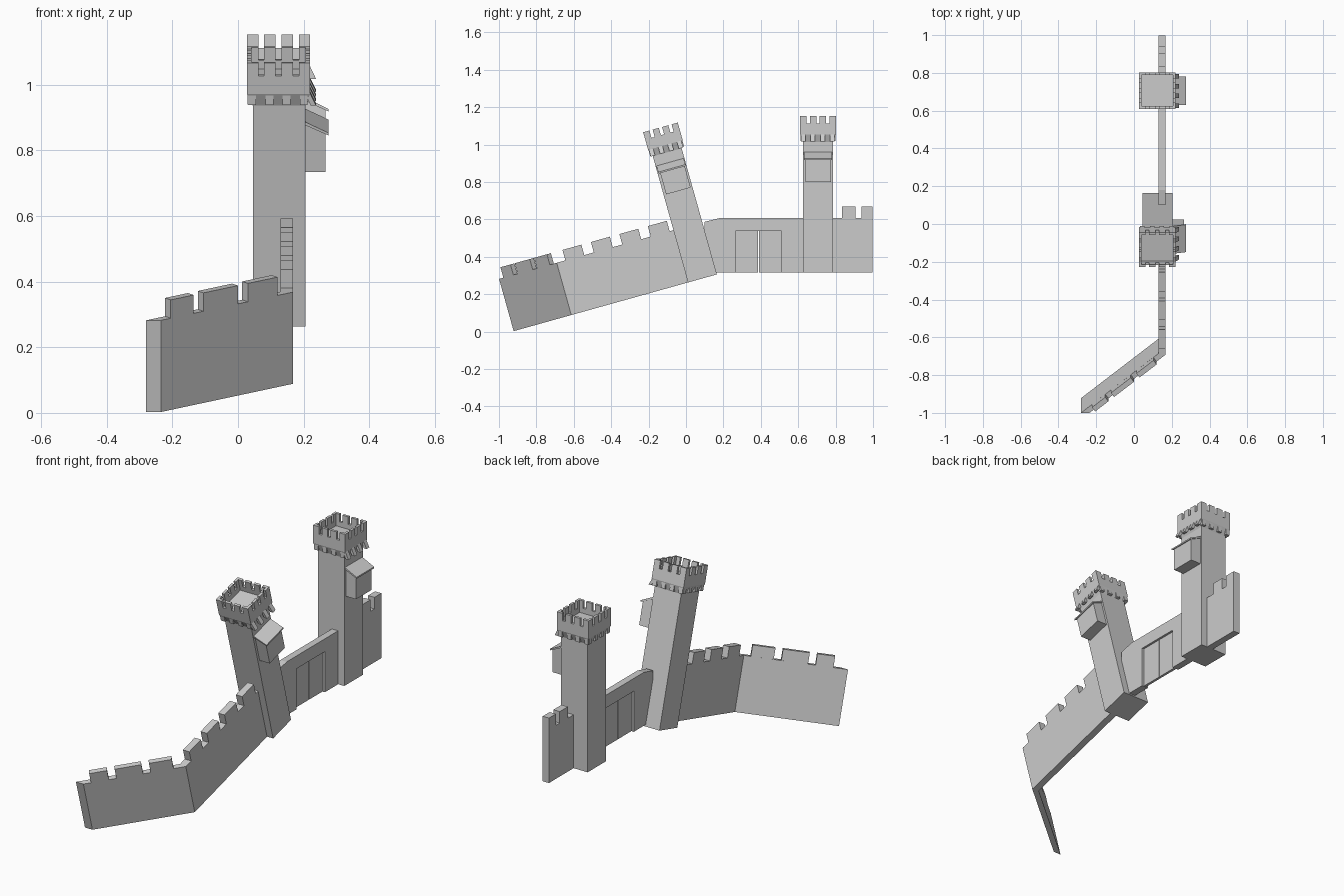
import bpy, bmesh, math
from mathutils import Matrix, Vector

cube = bpy.data.objects.get("Cube")
if cube:
    bpy.data.objects.remove(cube, do_unlink=True)

stone = bpy.data.materials.new("grey stone")
stone.use_nodes = True
stone.diffuse_color = (0.6, 0.6, 0.6, 1)
stone.node_tree.nodes["Principled BSDF"].inputs["Base Color"].default_value = (0.6, 0.6, 0.6, 1)

# Placement of the level half and of the half that slopes down to the front
LEVEL = Matrix.Translation((0, 0, 0.315))
SLOPE = Matrix.Translation((0, 0.165, 0.306)) @ Matrix.Rotation(math.radians(15.6), 4, 'X')
WALL_X0, WALL_X1 = 0.13, 0.168


def prism(bm, pts, axis, lo, hi):
    """Extrude a 2D outline along an axis; outline is the other two axes in order."""
    def at(p, d):
        c = list(p)
        c.insert("xyz".index(axis), d)
        return bm.verts.new(c)
    a = [at(p, lo) for p in pts]
    b = [at(p, hi) for p in pts]
    bm.faces.new(a)
    bm.faces.new(b[::-1])
    for i in range(len(a)):
        j = (i + 1) % len(a)
        bm.faces.new((a[j], a[i], b[i], b[j]))


def box(bm, x0, x1, y0, y1, z0, z1):
    prism(bm, [(x0, y0), (x1, y0), (x1, y1), (x0, y1)], "z", z0, z1)


def finish(bm, name, matrix):
    bmesh.ops.recalc_face_normals(bm, faces=bm.faces)
    me = bpy.data.meshes.new(name)
    bm.to_mesh(me)
    bm.free()
    me.transform(matrix)
    me.materials.append(stone)
    bpy.context.collection.objects.link(bpy.data.objects.new(name, me))


def battlement(a, b, z0, z_gap, z_top, count, gap):
    """Outline of a parapet with evenly spaced merlons."""
    w = (b - a - gap * (count - 1)) / count
    pts = [(a, z0)]
    for i in range(count):
        s = a + i * (w + gap)
        if i:
            pts.append((s, z_gap))
        pts += [(s, z_top), (s + w, z_top)]
        if i < count - 1:
            pts.append((s + w, z_gap))
    return pts + [(b, z0)]


def tower(prefix, matrix):
    x0, x1, y0, y1 = 0.045, 0.205, 0, 0.16
    hx0, hx1, hy0, hy1 = 0.027, 0.22, -0.015, 0.177
    base, top, gap_z, t = 0.74, 0.838, 0.797, 0.014

    bm = bmesh.new()
    box(bm, x0, x1, y0, y1, 0, 0.75)
    finish(bm, prefix + "_shaft", matrix)

    # Hollow battlemented head
    bm = bmesh.new()
    box(bm, hx0 + t, hx1 - t, hy0 + t, hy1 - t, base, base + 0.03)
    for y in (hy0, hy1 - t):
        prism(bm, battlement(hx0, hx1, base, gap_z, top, 4, 0.018), "y", y, y + t)
    for x in (hx0, hx1 - t):
        prism(bm, battlement(hy0, hy1, base, gap_z, top, 4, 0.018), "x", x, x + t)
    finish(bm, prefix + "_head", matrix)

    # Flared collar under the head
    bm = bmesh.new()
    low = [bm.verts.new(c) for c in ((x0, y0, .7), (x1, y0, .7), (x1, y1, .7), (x0, y1, .7))]
    up = [bm.verts.new(c) for c in ((hx0, hy0, base), (hx1, hy0, base),
                                    (hx1, hy1, base), (hx0, hy1, base))]
    bm.faces.new(low[::-1])
    bm.faces.new(up)
    for i in range(4):
        j = (i + 1) % 4
        bm.faces.new((low[i], low[j], up[j], up[i]))
    finish(bm, prefix + "_collar", matrix)

    # Corbels below the head on each side
    bm = bmesh.new()
    for i in range(4):
        sx, sy = hx0 + 0.004 + i * 0.0525, hy0 + 0.004 + i * 0.052
        for y in (hy0 + 0.002, hy1 - 0.016):
            box(bm, sx, sx + 0.024, y, y + 0.014, 0.705, base)
        box(bm, hx0 + 0.002, hx0 + 0.016, sy, sy + 0.024, 0.705, base)
        prism(bm, [(0.203, base), (hx1, base), (0.238, 0.702), (0.222, 0.702)],
              "y", sy, sy + 0.024)
    finish(bm, prefix + "_corbels", matrix)

    # Projecting side box with lean-to roof
    bm = bmesh.new()
    prism(bm, [(0.2, 0.485), (0.266, 0.485), (0.266, 0.612), (0.2, 0.642)], "y", 0.014, 0.15)
    finish(bm, prefix + "_side_box", matrix)
    bm = bmesh.new()
    prism(bm, [(0.2, 0.638), (0.276, 0.603), (0.276, 0.611), (0.2, 0.648)], "y", 0.005, 0.156)
    finish(bm, prefix + "_side_box_roof", matrix)


tower("back_tower", LEVEL @ Matrix.Translation((0, 0.625, 0)))
tower("leaning_tower", SLOPE @ Matrix.Translation((0, -0.16, 0)))

# Level wall with gate opening and two merlons at the back
bm = bmesh.new()
prism(bm, [(0.10, -0.018), (0.165, 0), (0.265, 0), (0.265, 0.222), (0.51, 0.222), (0.51, 0),
           (0.998, 0), (0.998, 0.355), (0.938, 0.355), (0.938, 0.292), (0.905, 0.292),
           (0.905, 0.355), (0.835, 0.355), (0.835, 0.292), (0.18, 0.292), (0.10, 0.272)],
      "x", WALL_X0, WALL_X1)
finish(bm, "gate_wall", LEVEL)

# Pair of recessed gate doors
for name, a, b in (("gate_door_front", 0.264, 0.386), ("gate_door_back", 0.389, 0.511)):
    bm = bmesh.new()
    box(bm, 0.142, 0.156, a, b, 0.002, 0.223)
    finish(bm, name, LEVEL)

# Sloping wall: straight run, then a run angled towards the front
CORNER, END, H, HM = -0.808, -1.128, 0.29, 0.348
bm = bmesh.new()
prism(bm, [(WALL_X0, -0.05), (WALL_X0, CORNER + 0.006), (-0.28, END), (-0.235, END),
           (WALL_X1, CORNER), (WALL_X1, -0.05)], "z", 0, H)
finish(bm, "sloping_wall", SLOPE)

bm = bmesh.new()
for i in range(4):
    s = -0.76 + i * 0.158
    box(bm, WALL_X0, WALL_X1, s, s + 0.105, H - 0.002, HM)
finish(bm, "straight_merlons", SLOPE)

# Merlons of the angled run follow its outer and inner faces
bm = bmesh.new()
along = Vector((0.403, 0.32))
outer, inner = Vector((-0.235, END)), Vector((-0.28, END))
perp = Vector((-along.y, along.x)).normalized() * 0.028
for a, b in ((-0.205, -0.135), (-0.105, 0.0), (0.03, 0.12)):
    p, q = (outer + along * ((x + 0.235) / 0.403) for x in (a, b))
    prism(bm, [tuple(p), tuple(q), tuple(q + perp), tuple(p + perp)], "z", H - 0.002, HM)
finish(bm, "angled_merlons", SLOPE)
